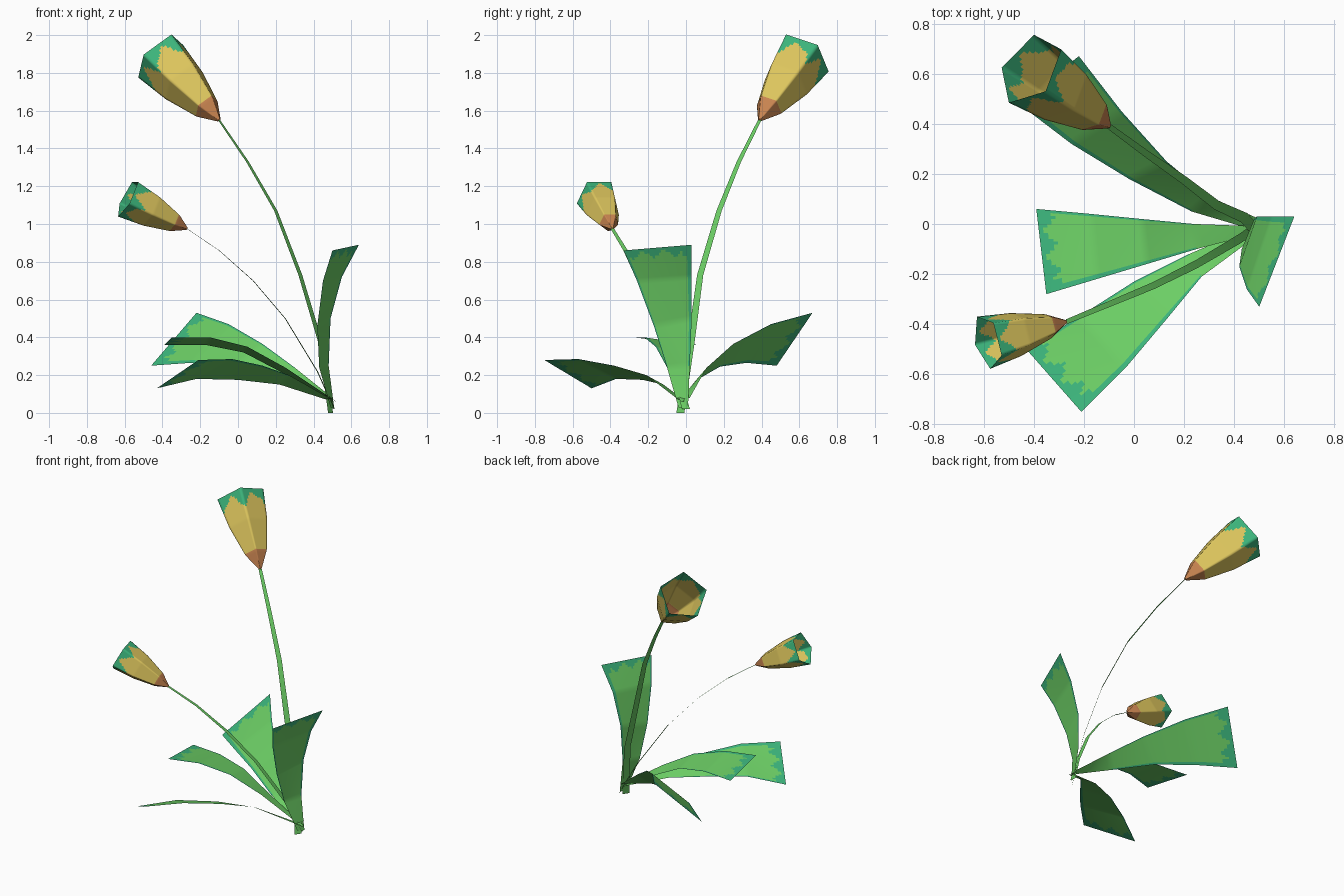
import bpy, bmesh, math
from mathutils import Vector

cube = bpy.data.objects.get("Cube")
if cube:
    bpy.data.objects.remove(cube, do_unlink=True)


def make_material(name, rgb):
    mat = bpy.data.materials.new(name)
    mat.use_nodes = True
    colour = (*rgb, 1)
    mat.diffuse_color = colour
    bsdf = mat.node_tree.nodes["Principled BSDF"]
    bsdf.inputs["Base Color"].default_value = colour
    bsdf.inputs["Roughness"].default_value = 0.8
    return mat


green = make_material("leaf green", (0.15, 0.62, 0.13))
teal = make_material("teal green", (0.045, 0.46, 0.2))
yellow = make_material("petal yellow", (0.72, 0.56, 0.11))
orange = make_material("calyx orange", (0.58, 0.23, 0.08))


def make_sheet(name, point, nu, nv, materials, rule, closed=False):
    """Grid surface from point(u, v); rule(u, v) picks the face material."""
    bm = bmesh.new()
    columns = nu if closed else nu + 1
    grid = [[bm.verts.new(point(i / nu, j / nv)) for i in range(columns)]
            for j in range(nv + 1)]
    for j in range(nv):
        for i in range(nu):
            k = (i + 1) % columns
            face = bm.faces.new((grid[j][i], grid[j][k],
                                 grid[j + 1][k], grid[j + 1][i]))
            face.smooth = True
            face.material_index = rule((i + 0.5) / nu, (j + 0.5) / nv)
    mesh = bpy.data.meshes.new(name)
    bm.to_mesh(mesh)
    bm.free()
    for mat in materials:
        mesh.materials.append(mat)
    obj = bpy.data.objects.new(name, mesh)
    bpy.context.collection.objects.link(obj)
    return obj


def along(points, v):
    """Point at fraction v of a polyline with equal steps."""
    t = v * (len(points) - 1)
    i = min(int(t), len(points) - 2)
    return Vector(points[i]).lerp(Vector(points[i + 1]), t - i)


# Leaves: widening sheets between a left and a right edge, teal along the rim
def leaf_colour(u, v):
    end = 0.95 + 0.025 * math.sin(u * 19) - (0.05 if u < 0.15 else 0)
    side = 0.07 if v > 0.25 else 0
    return int(v > end or u < side or u > 1 - side * 0.5)


def make_leaf(name, left, right):
    make_sheet(name, lambda u, v: along(left, v).lerp(along(right, v), u),
               28, 48, [green, teal], leaf_colour)


make_leaf("upright_leaf",
          [(.51, .01, .02), (.48, .02, .25), (.49, .03, .5), (.55, .03, .72), (.64, .03, .89)],
          [(.49, -.04, .03), (.43, -.1, .24), (.42, -.17, .46), (.45, -.26, .7), (.5, -.33, .86)])
make_leaf("side_leaf",
          [(.52, -.03, .06), (.25, -.1, .24), (.05, -.16, .35), (-.15, -.22, .4), (-.35, -.28, .4)],
          [(.52, -.01, .06), (.24, 0, .21), (.03, .02, .32), (-.17, .04, .36), (-.39, .06, .36)])
make_leaf("front_leaf",
          [(.5, -.04, .07), (.27, -.21, .2), (.13, -.38, .25), (-.03, -.57, .285), (-.21, -.75, .28)],
          [(.5, 0, .06), (.22, -.12, .15), (0, -.23, .175), (-.22, -.37, .18), (-.43, -.5, .13)])
make_leaf("back_leaf",
          [(.5, -.03, .07), (.23, .05, .17), (-.02, .18, .245), (-.25, .32, .265), (-.46, .48, .25)],
          [(.5, .02, .08), (.3, .11, .24), (.13, .25, .365), (-.05, .45, .47), (-.22, .67, .53)])


# Stems: thin curved ribbons
def make_stem(name, path, width):
    half = Vector(width) / 2
    make_sheet(name,
               lambda u, v: along(path, v) + half * (2 * u - 1) * (1 - 0.55 * v),
               1, len(path) - 1, [green], lambda u, v: 0)


make_stem("tall_stem",
          [(.49, -.03, 0), (.44, .025, .36), (.33, .075, .73), (.2, .175, 1.07),
           (.05, .28, 1.33), (-.1, .39, 1.55)], (.026, .042, 0))
make_stem("short_stem",
          [(.51, 0, .02), (.42, -.06, .22), (.25, -.16, .5), (.08, -.245, .7),
           (-.1, -.32, .86), (-.27, -.39, .975)], (-.006, .042, 0))


# Flowers: open five-sided cups lofted along a tilted axis
SIDES = 5
PROFILE = [(0, 0.02), (0.21, 0.145), (0.6, 0.255), (1, 0.31)]  # height, radius


def cup_colour(u, v):
    if v < 0.23:
        return 0
    corner = abs((u * SIDES) % 1 - 0.5) * 2          # 1 at the ribs
    side = int(u * SIDES)
    depth = 0.07 + 0.24 * corner ** 2 * (1 if side % 2 else 0.75)
    depth += 0.03 * math.sin(u * 60)
    return 2 if v > 1 - depth else 1


def make_flower(name, base, rim_centre, rib):
    base = Vector(base)
    axis = Vector(rim_centre) - base
    length = axis.length
    up = axis.normalized()
    first = Vector(rib)
    first = (first - up * first.dot(up)).normalized()
    second = up.cross(first)

    def rim(k):
        a = 2 * math.pi * k / SIDES
        return first * math.cos(a) + second * math.sin(a)

    def point(u, v):
        # piecewise-linear radius, flat walls between the ribs
        for (h0, r0), (h1, r1) in zip(PROFILE, PROFILE[1:]):
            if v <= h1 + 1e-6:
                radius = r0 + (r1 - r0) * (v - h0) / (h1 - h0)
                break
        k = int(u * SIDES + 1e-6)
        wall = rim(k).lerp(rim(k + 1), u * SIDES - k)
        return base + axis * v + wall * radius * length

    make_sheet(name, point, SIDES * 12, 50, [orange, yellow, teal],
               cup_colour, closed=True)


make_flower("tall_flower", (-.1, .39, 1.55), (-.414, .618, 1.886), (.064, -.09, .114))
make_flower("short_flower", (-.27, -.39, .975), (-.585, -.47, 1.14), (0, 0, -1))
